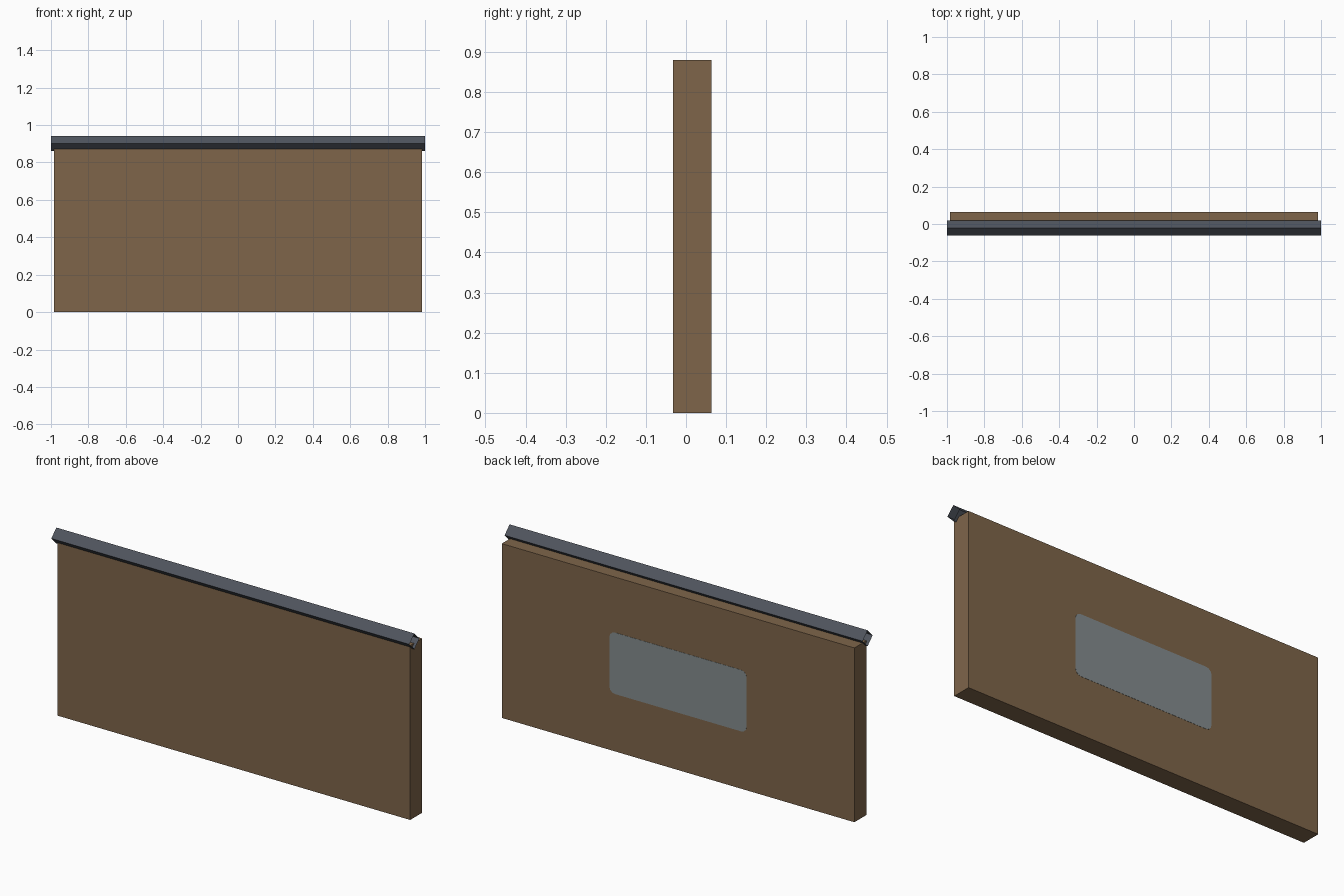
import bpy, bmesh, math
from mathutils import Matrix

if "Cube" in bpy.data.objects:
    bpy.data.objects.remove(bpy.data.objects["Cube"])


def material(name, rgb):
    # sRGB 0-255 to linear diffuse colour
    lin = [((c / 255 + 0.055) / 1.055) ** 2.4 for c in rgb]
    m = bpy.data.materials.new(name)
    m.diffuse_color = (*lin, 1)
    m.use_nodes = True
    m.node_tree.nodes["Principled BSDF"].inputs["Base Color"].default_value = m.diffuse_color
    return m


brown = material("brown board", (126, 101, 74))
steel = material("dark steel", (79, 84, 93))
grey = material("pale grey", (132, 140, 142))


def finish(bm, name, mat):
    me = bpy.data.meshes.new(name)
    bm.to_mesh(me)
    bm.free()
    me.materials.append(mat)
    ob = bpy.data.objects.new(name, me)
    bpy.context.collection.objects.link(ob)
    return ob


def box(name, lo, hi, mat, corner=0.0):
    size = [b - a for a, b in zip(lo, hi)]
    mid = [(a + b) / 2 for a, b in zip(lo, hi)]
    bm = bmesh.new()
    bmesh.ops.create_cube(bm, size=1, matrix=Matrix.Translation(mid) @ Matrix.Diagonal((*size, 1)))
    if corner:
        # round the four corners seen from the back
        edges = [e for e in bm.edges if abs(e.verts[0].co.y - e.verts[1].co.y) > 1e-5]
        bmesh.ops.bevel(bm, geom=edges, offset=corner, segments=3, profile=0.5, affect='EDGES', clamp_overlap=False)
    return finish(bm, name, mat)


# main upright board
box("board", (-0.985, -0.033, 0), (0.985, 0.063, 0.88), brown)

# flush rounded plate on the back
box("back_plate", (-0.383, 0.0625, 0.29), (0.383, 0.064, 0.60), grey, corner=0.03)

# square rail set on its corner, open at both ends
bm = bmesh.new()
r, cy, cz = 0.04, -0.021, 0.901
rings = [[bm.verts.new((x, cy + r * math.cos(k * math.pi / 2), cz + r * math.sin(k * math.pi / 2)))
          for k in range(4)] for x in (-1, 1)]
for k in range(4):
    n = (k + 1) % 4
    bm.faces.new((rings[0][k], rings[1][k], rings[1][n], rings[0][n]))
bm.normal_update()
for f in bm.faces:
    c = f.calc_center_median()
    if f.normal.y * (c.y - cy) + f.normal.z * (c.z - cz) < 0:
        f.normal_flip()
finish(bm, "top_rail", steel)
